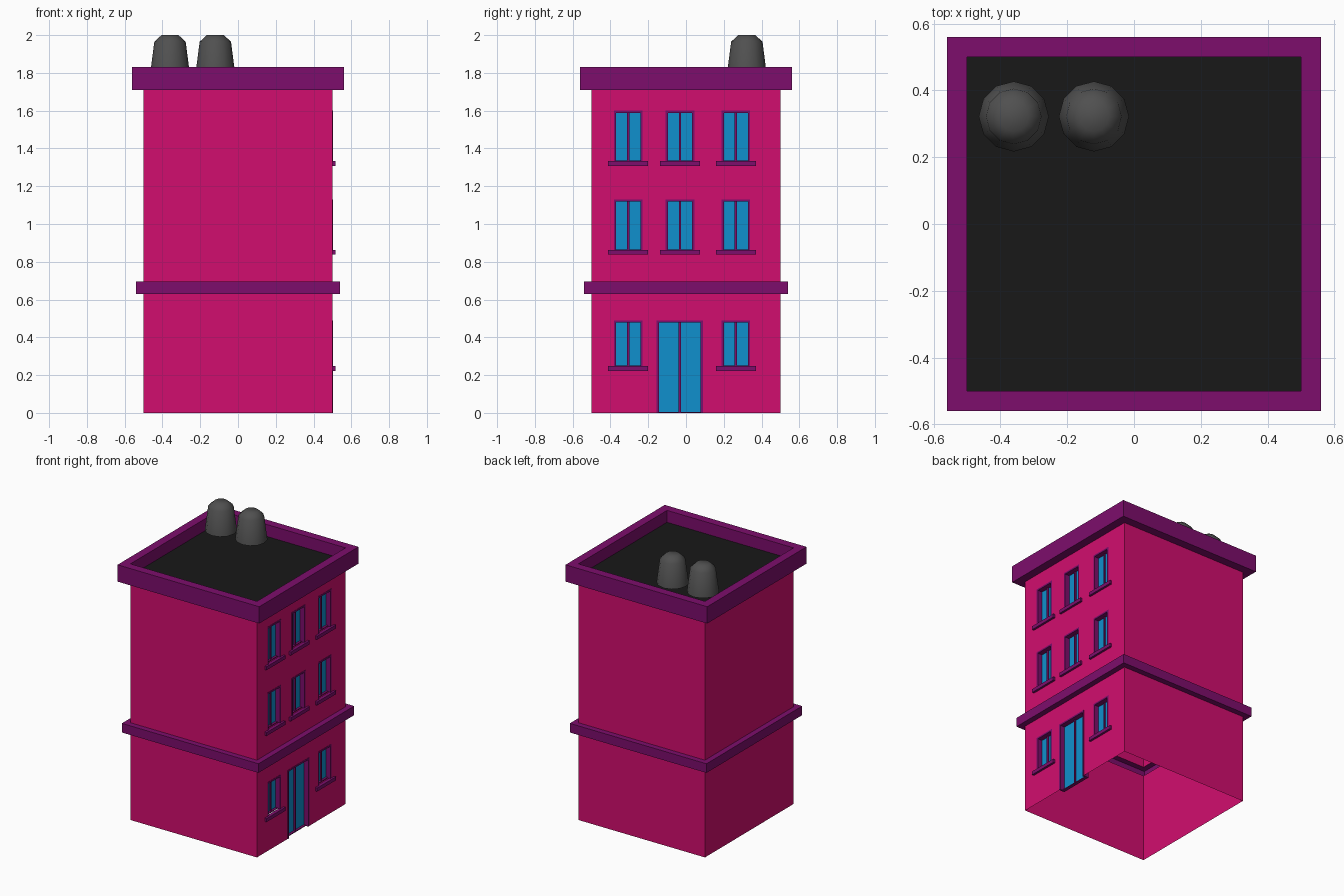
import bpy, bmesh, math

if "Cube" in bpy.data.objects:
    bpy.data.objects.remove(bpy.data.objects["Cube"])


def material(name, rgb):
    m = bpy.data.materials.new(name)
    m.diffuse_color = (*rgb, 1)
    m.use_nodes = True
    m.node_tree.nodes["Principled BSDF"].inputs["Base Color"].default_value = m.diffuse_color
    return m


PINK = material("pink_wall", (0.64, 0.004, 0.156))
PURPLE = material("purple_trim", (0.205, 0.004, 0.15))
BLUE = material("blue_glass", (0.005, 0.28, 0.61))
BLACK = material("black_roof", (0.009, 0.009, 0.009))
GREY = material("grey_chimney", (0.08, 0.08, 0.08))


def finish(bm, name, mat):
    me = bpy.data.meshes.new(name)
    bm.to_mesh(me)
    bm.free()
    ob = bpy.data.objects.new(name, me)
    bpy.context.collection.objects.link(ob)
    me.materials.append(mat)
    return ob


def quad(bm, pts):
    bm.faces.new([bm.verts.new(p) for p in pts])


def boxes(name, mat, items):
    """One object out of axis-aligned boxes (x0, x1, y0, y1, z0, z1)."""
    bm = bmesh.new()
    for x0, x1, y0, y1, z0, z1 in items:
        vs = bmesh.ops.create_cube(bm, size=1)["verts"]
        for v in vs:
            v.co = (x1 if v.co.x > 0 else x0, y1 if v.co.y > 0 else y0,
                    z1 if v.co.z > 0 else z0)
    return finish(bm, name, mat)


def revolve(name, mat, profile, sides, centre=(0, 0), turn=0.0, caps=False):
    """Stack of polygon rings following a (radius, z) profile."""
    bm = bmesh.new()
    rings = []
    for r, z in profile:
        rings.append([bm.verts.new((centre[0] + r * math.cos(turn + math.tau * i / sides),
                                    centre[1] + r * math.sin(turn + math.tau * i / sides), z))
                      for i in range(sides)])
    for a, b in zip(rings, rings[1:]):
        for i in range(sides):
            j = (i + 1) % sides
            bm.faces.new((a[i], a[j], b[j], b[i]))
    if caps:
        bm.faces.new(rings[0][::-1])
        bm.faces.new(rings[-1])
    return finish(bm, name, mat)


def square_moulding(name, profile):
    d = math.sqrt(2)
    return revolve(name, PURPLE, [(h * d, z) for h, z in profile], 4, turn=math.pi / 4)


W = 0.5
BAND0, BAND1, CORNICE0, CORNICE1, ROOF = 0.63, 0.695, 1.71, 1.83, 1.745

# Openings of the right facade, row by row: (y0, y1)
COLS = [(-0.382, -0.23), (-0.108, 0.044), (0.188, 0.34)]
DOOR = (-0.155, 0.09)
SIDES = [COLS[0], COLS[2]]
ROWS = [(0, 0.245, [DOOR]), (0.245, 0.49, [COLS[0], DOOR, COLS[2]]), (0.49, BAND0, []),
        (BAND1, 0.86, []), (0.86, 1.13, COLS), (1.13, 1.33, []),
        (1.33, 1.60, COLS), (1.60, CORNICE0, [])]

# Walls, open at the bottom, with holes in the right facade
bm = bmesh.new()
for z0, z1 in [(0, BAND0), (BAND1, CORNICE0)]:
    for a, b in [((W, W), (-W, W)), ((-W, W), (-W, -W)), ((-W, -W), (W, -W))]:
        quad(bm, [(*a, z0), (*b, z0), (*b, z1), (*a, z1)])
for z0, z1, holes in ROWS:
    edges = [-W] + [y for h in holes for y in h] + [W]
    for y0, y1 in zip(edges[::2], edges[1::2]):
        quad(bm, [(W, y0, z0), (W, y1, z0), (W, y1, z1), (W, y0, z1)])
finish(bm, "walls", PINK)

# Mouldings and parapet
square_moulding("floor_band", [(W, BAND0), (0.54, BAND0), (0.54, BAND1), (W, BAND1)])
square_moulding("cornice", [(W, CORNICE0), (0.56, CORNICE0), (0.56, CORNICE1),
                            (W, CORNICE1), (W, ROOF)])

# Roof deck
bm = bmesh.new()
quad(bm, [(-W, -W, ROOF), (W, -W, ROOF), (W, W, ROOF), (-W, W, ROOF)])
finish(bm, "roof_deck", BLACK)


# Recessed double-pane openings
def opening(name, y0, y1, z0, z1, sill=True):
    t, back, front = 0.012, 0.46, 0.502
    mid = (y0 + y1) / 2
    boxes(name + "_frame", PURPLE, [
        (back, front, y0, y0 + t, z0, z1), (back, front, y1 - t, y1, z0, z1),
        (back, front, y0 + t, y1 - t, z1 - t, z1),
        (back, front - 0.02, y0 + t, y1 - t, z0, z0 + t / 2),
        (back, back + 0.016, mid - t / 2, mid + t / 2, z0 + t / 2, z1 - t)])
    bm = bmesh.new()
    x = back + 0.006
    quad(bm, [(x, y0 + t, z0), (x, y1 - t, z0), (x, y1 - t, z1 - t), (x, y0 + t, z1 - t)])
    finish(bm, name + "_glass", BLUE)
    if sill:
        boxes(name + "_sill", PURPLE, [(0.49, 0.515, y0 - 0.03, y1 + 0.03, z0 - 0.022, z0 + 0.003)])


for floor, (z0, z1, cols) in enumerate([(0.245, 0.49, SIDES), (0.86, 1.13, COLS), (1.33, 1.60, COLS)]):
    for i, (y0, y1) in enumerate(cols):
        opening(f"window_{floor}_{i}", y0, y1, z0, z1)
opening("door", *DOOR, 0, 0.49, sill=False)

# Chimneys with domed tops
for i, x in enumerate((-0.36, -0.12)):
    ob = revolve(f"chimney_{i}", GREY, [(0.105, 1.795), (0.083, 1.965), (0.045, 2.0)],
                 12, (x, 0.322), caps=True)
    bpy.context.view_layer.objects.active = ob
    ob.select_set(True)
    bpy.ops.object.shade_smooth_by_angle(angle=math.radians(60))
    ob.select_set(False)
